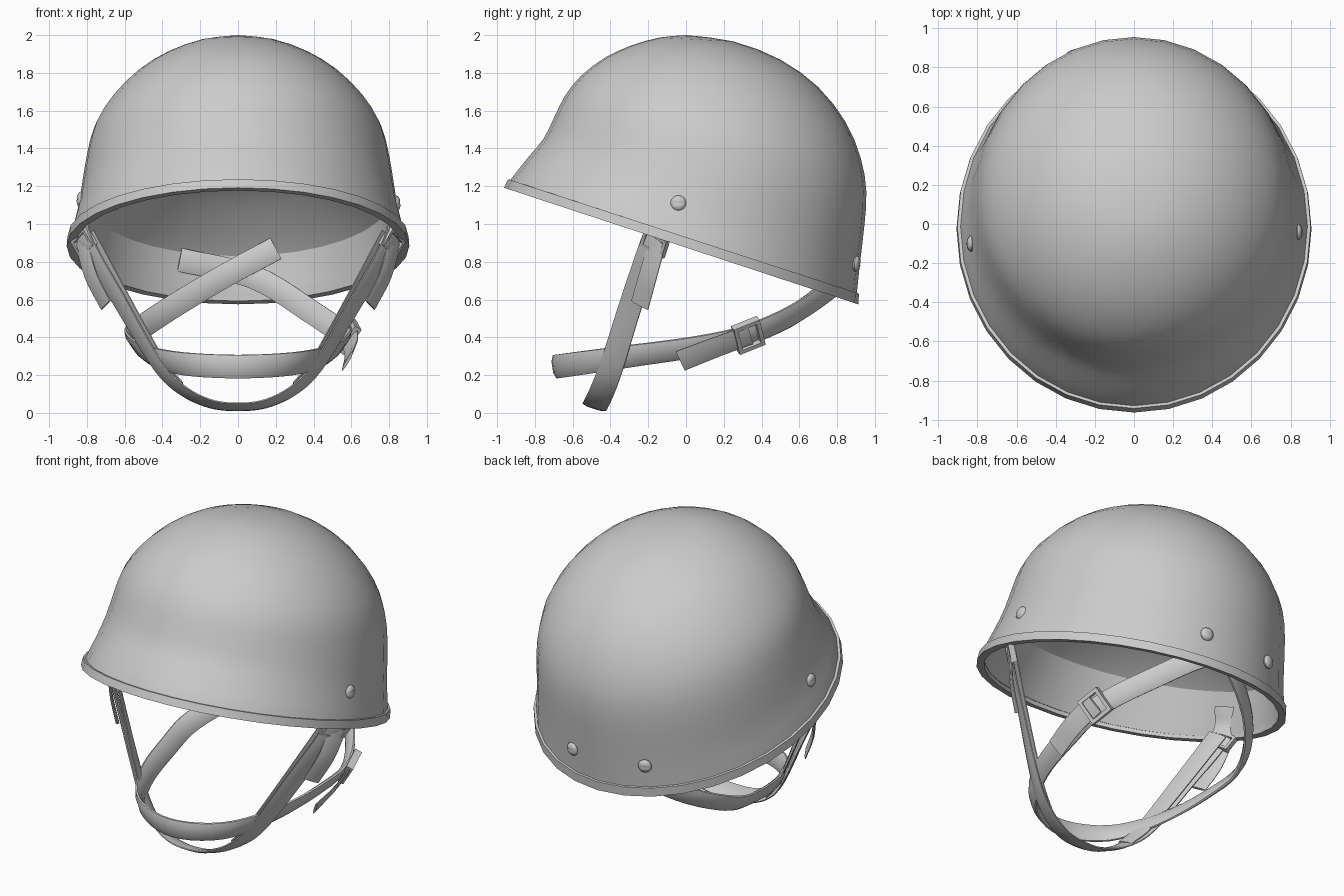
import bpy, bmesh, math
from mathutils import Vector, Matrix

if "Cube" in bpy.data.objects:
    bpy.data.objects.remove(bpy.data.objects["Cube"])


def finish(name, bm, angle=35):
    bmesh.ops.remove_doubles(bm, verts=bm.verts, dist=1e-4)
    bmesh.ops.recalc_face_normals(bm, faces=bm.faces)
    me = bpy.data.meshes.new(name)
    bm.to_mesh(me)
    bm.free()
    ob = bpy.data.objects.new(name, me)
    bpy.context.collection.objects.link(ob)
    bpy.ops.object.select_all(action='DESELECT')
    ob.select_set(True)
    bpy.context.view_layer.objects.active = ob
    bpy.ops.object.shade_smooth_by_angle(angle=math.radians(angle))
    return ob


def loft(name, rings, cyclic=False, caps=False, angle=35):
    """Skin a list of closed rings with quads."""
    bm = bmesh.new()
    vs = [[bm.verts.new(p) for p in r] for r in rings]
    n = len(vs[0])
    for i in range(len(vs) if cyclic else len(vs) - 1):
        a, b = vs[i], vs[(i + 1) % len(vs)]
        for j in range(n):
            k = (j + 1) % n
            bm.faces.new((a[j], a[k], b[k], b[j]))
    if caps:
        bm.faces.new(vs[0])
        bm.faces.new(vs[-1])
    return finish(name, bm, angle)


def oval(yf, zf, yb, zb, w, n=32):
    """Tilted oval through a front point and a back point, with half width w."""
    pts = []
    for i in range(n):
        a = 2 * math.pi * i / n
        c = math.cos(a)
        pts.append((w * math.sin(a), (yf + yb) / 2 + (yb - yf) / 2 * c,
                    (zf + zb) / 2 + (zb - zf) / 2 * c))
    return pts


def smooth_path(pts, sub=5):
    """Catmull-Rom curve through the points."""
    p = [Vector(q) for q in pts]
    p = [2 * p[0] - p[1]] + p + [2 * p[-1] - p[-2]]
    out = []
    for i in range(1, len(p) - 2):
        a, b, c, d = p[i - 1:i + 3]
        for s in range(sub):
            t = s / sub
            out.append(0.5 * (2 * b + (c - a) * t + (2 * a - 5 * b + 4 * c - d) * t * t
                              + (3 * b - a - 3 * c + d) * t ** 3))
    return out + [p[-2]]


WEB = ((1, 0.3), (0.5, 1), (-0.5, 1), (-1, 0.3), (-1, -0.3), (-0.5, -1), (0.5, -1), (1, -0.3))


def strap(name, pts, width, thick, side):
    """Webbing along a path; side(p, t) gives the width direction."""
    path = smooth_path(pts)
    rings = []
    for i, p in enumerate(path):
        t = (path[min(i + 1, len(path) - 1)] - path[max(i - 1, 0)]).normalized()
        w = side(p, t)
        w = (w - t * w.dot(t)).normalized()
        n = w.cross(t) * thick / 2
        rings.append([p + w * width / 2 * u + n * v for u, v in WEB])
    return loft(name, rings, caps=True)


def buckle(name, c, t, w, length, width, bar=0.018):
    """Rectangular wire frame in the plane of t and w."""
    c, t, w = Vector(c), Vector(t).normalized(), Vector(w)
    w = (w - t * w.dot(t)).normalized()
    n = w.cross(t) * bar
    rings = []
    for sx, sy in ((1, 1), (-1, 1), (-1, -1), (1, -1)):
        o = c + t * sx * length / 2 + w * sy * width / 2
        i = c + t * sx * (length / 2 - bar) + w * sy * (width / 2 - bar)
        rings.append([o + n, i + n, i - n, o - n])
    return loft(name, rings, cyclic=True)


def rivet(name, loc, normal):
    """Flattened dome with a slot."""
    bm = bmesh.new()
    bmesh.ops.create_uvsphere(bm, u_segments=16, v_segments=8, radius=0.042)
    for v in bm.verts:
        v.co.z *= 0.55 if abs(v.co.y) > 1e-4 else 0.45
    q = Vector(normal).to_track_quat('Z', 'Y')
    bm.transform(Matrix.Translation(loc) @ q.to_matrix().to_4x4())
    return finish(name, bm)


def flip(pts):
    return [(-x, y, z) for x, y, z in pts]


# Helmet shell: shallow inner ceiling, inner wall and rim, then the smooth outer dome
inner = [
    (0.19, 1.465, 0.19, 1.465, 0),
    (-0.14, 1.545, 0.50, 1.305, 0.32),
    (-0.455, 1.545, 0.745, 1.095, 0.60),
    (-0.72, 1.43, 0.89, 0.83, 0.805),
    (-0.905, 1.20, 0.87, 0.60, 0.862),
    (-0.945, 1.20, 0.90, 0.59, 0.893)]
outer = [
    (-0.925, 1.24, 0.905, 0.64, 0.885),
    (-0.83, 1.36, 0.922, 0.80, 0.848),
    (-0.755, 1.45, 0.943, 0.98, 0.825),
    (-0.70, 1.56, 0.955, 1.17, 0.80),
    (-0.64, 1.68, 0.925, 1.35, 0.76),
    (-0.555, 1.785, 0.845, 1.54, 0.67),
    (-0.43, 1.88, 0.70, 1.725, 0.535),
    (-0.29, 1.945, 0.50, 1.87, 0.375),
    (-0.14, 1.987, 0.25, 1.967, 0.19),
    (0.0, 2.0, 0.0, 2.0, 0)]
loft("helmet_shell", [oval(*r) for r in inner + smooth_path(outer, 2)], angle=24)

# Rim trim
loft("rim_trim", [oval(*r) for r in (
    (-0.942, 1.237, 0.916, 0.632, 0.903),
    (-0.963, 1.192, 0.912, 0.575, 0.907),
    (-0.915, 1.177, 0.866, 0.592, 0.862),
    (-0.90, 1.225, 0.868, 0.645, 0.858))], cyclic=True, angle=30)

# Slotted rivets: one on each side, two at the back
rivet("side_rivet_right", (0.838, -0.04, 1.11), (1, 0, 0.08))
rivet("side_rivet_left", (-0.832, -0.10, 1.13), (-1, 0, 0.08))
rivet("back_rivet_right", (0.19, 0.90, 0.79), (0.2, 1, -0.08))
rivet("back_rivet_left", (-0.31, 0.868, 0.80), (-0.35, 1, -0.08))

# Chin strap hanging from both sides, its rear edge turned outward
across = lambda p, t=None: Vector((0.8 * p[0], 0.95, -0.3))
half = [(0.79, -0.10, 1.10), (0.82, -0.17, 0.94), (0.62, -0.29, 0.58), (0.43, -0.39, 0.26),
        (0.30, -0.44, 0.125), (0.15, -0.475, 0.05)]
strap("chin_strap", half + [(0, -0.485, 0.032)] + flip(half)[::-1], 0.13, 0.022, across)

# Doubled layer, loose tail and buckle on each side of the chin strap
under = [(0.79, -0.17, 0.94), (0.585, -0.29, 0.57), (0.405, -0.39, 0.26), (0.30, -0.44, 0.135)]
tail = [(0.83, -0.15, 0.91), (0.78, -0.20, 0.73), (0.70, -0.245, 0.57)]
for s, label in ((1, "right"), (-1, "left")):
    side_pts = (lambda q: q) if s > 0 else flip
    strap(f"inner_strap_{label}", side_pts(under), 0.12, 0.018, across)
    strap(f"chin_strap_tail_{label}", side_pts(tail), 0.11, 0.016, across)
    c = (s * 0.815, -0.165, 0.90)
    buckle(f"chin_buckle_{label}", c, (s * 0.37, 0.2, 0.63), across(c), 0.11, 0.15)


# Long strap crossing at the nape and passing round the front, tilted under the jaw
def around(p, t):
    n = Vector((p[0], p[1], 0)).normalized()
    n.z = -0.6 * max(0, 1 - (p[1] / 0.8) ** 2)
    return t.cross(n)


loop = [(-0.08, 0.79, 0.72), (-0.38, 0.60, 0.54), (-0.55, 0.33, 0.415), (-0.54, 0.05, 0.35),
        (-0.46, -0.30, 0.30), (-0.29, -0.58, 0.26)]
back = [(x, y + (0.045 if i == 0 else 0), z) for i, (x, y, z) in enumerate(flip(loop))]
strap("nape_strap", [(0.20, 0.82, 0.87)] + loop + [(0, -0.69, 0.245)] + back[::-1]
      + [(-0.31, 0.82, 0.81)], 0.125, 0.036, around)

# Buckle and loose tail of the long strap
pull = Vector((-0.2, 0.9, 0.36))
spot = Vector((0.575, 0.33, 0.41))
buckle("nape_buckle", spot, pull, around(spot, pull.normalized()), 0.15, 0.165, 0.022)
strap("nape_strap_tail", [(0.59, 0.34, 0.415), (0.60, 0.15, 0.345), (0.58, -0.03, 0.275)],
      0.125, 0.016, around)
